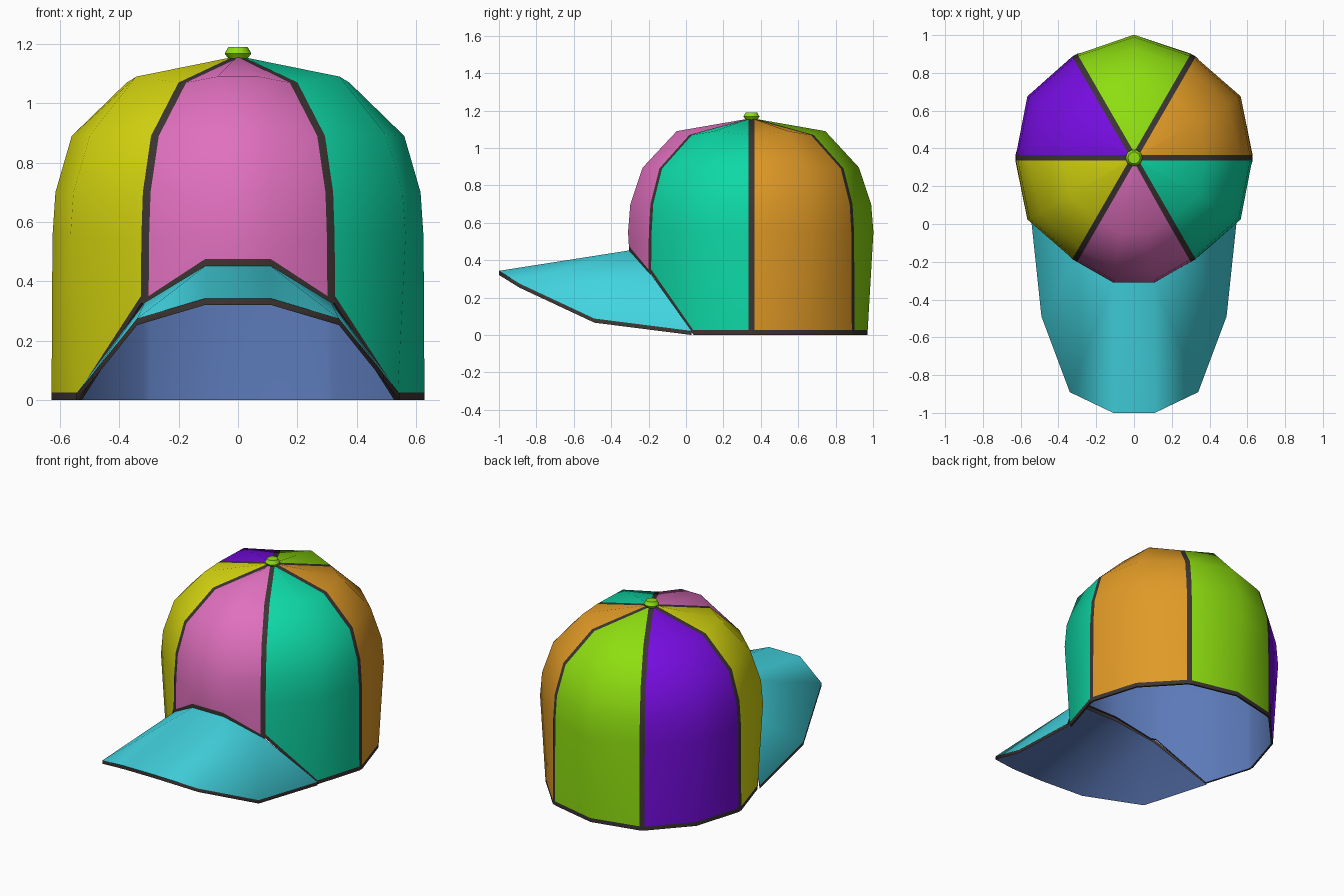
import bpy, bmesh, math
from math import cos, sin, radians

if "Cube" in bpy.data.objects:
    bpy.data.objects.remove(bpy.data.objects["Cube"])


def material(name, rgb):
    m = bpy.data.materials.new(name)
    lin = [((c / 255 + 0.055) / 1.055) ** 2.4 if c > 10 else c / 255 / 12.92 for c in rgb]
    m.diffuse_color = (*lin, 1)
    m.use_nodes = True
    m.node_tree.nodes["Principled BSDF"].inputs["Base Color"].default_value = m.diffuse_color
    return m


orange = material("orange", (224, 154, 38))
lime = material("lime", (142, 222, 16))
purple = material("purple", (118, 12, 224))
yellow = material("yellow", (214, 214, 16))
pink = material("pink", (224, 112, 190))
teal = material("teal", (14, 216, 166))
trim = material("dark trim", (60, 53, 51))
cyan = material("cyan", (66, 212, 224))
lining = material("blue lining", (92, 122, 185))


def finish(name, bm, mats, angle=45, thickness=0):
    mesh = bpy.data.meshes.new(name)
    bmesh.ops.recalc_face_normals(bm, faces=bm.faces)
    bm.to_mesh(mesh)
    bm.free()
    for m in mats:
        mesh.materials.append(m)
    ob = bpy.data.objects.new(name, mesh)
    bpy.context.collection.objects.link(ob)
    bpy.ops.object.select_all(action='DESELECT')
    bpy.context.view_layer.objects.active = ob
    ob.select_set(True)
    if thickness:
        s = ob.modifiers.new("thickness", 'SOLIDIFY')
        s.thickness, s.offset = thickness, -1
        s.material_offset = 10          # inside clamps to the last slot (lining)
        bpy.ops.object.modifier_apply(modifier=s.name)
    bpy.ops.object.shade_smooth_by_angle(angle=radians(angle))
    return ob


CY = 0.35           # crown centre in y
HALF = 0.015        # half width of a seam

# Crown: six panels between dark seams, dark band on the lower edge
seam_profile = [(0.625, 0.55), (0.615, 0.70), (0.56, 0.89), (0.375, 1.07), (0.0265, 1.152)]
mid_profile = [(0.652, 0.55), (0.64, 0.70), (0.575, 0.895), (0.395, 1.09), (0.03, 1.154)]


def column(angle, kind, side=0):
    """Points from the lower edge to the top for one vertical line of the crown."""
    front = angle in (240, 270, 300)
    low = (0.45 if angle == 270 else 0.325) if front else 0.0
    pts = []
    prof = seam_profile if kind == "seam" else mid_profile
    for z in (low, low + 0.026):
        r = 0.628 if kind == "seam" else 0.62 + 0.032 * z / 0.55
        pts.append((r, z))
    pts += prof
    a = radians(angle)
    out = []
    for r, z in pts:
        if angle == 270:
            r = r * 1.012
            off = side * 0.11 * min(1, r / 0.63)
        else:
            off = side * HALF
        out.append((r * cos(a) - off * sin(a), CY + r * sin(a) + off * cos(a), z))
    return out


columns, strip_mat = [], []       # strip_mat[i] colours the strip after column i
for k in range(6):
    columns += [column(60 * k, "seam", -1), column(60 * k, "seam", 1)]
    strip_mat += [6, k]
    if k == 4:
        columns += [column(270, "mid", -1), column(270, "mid", 1)]
        strip_mat += [k, k]
    else:
        columns.append(column(60 * k + 30, "mid"))
        strip_mat.append(k)

bm = bmesh.new()
grid = [[bm.verts.new(p) for p in col] for col in columns]
n = len(grid)
for i in range(n):
    a, b = grid[i], grid[(i + 1) % n]
    for j in range(len(a) - 1):
        f = bm.faces.new((a[j], b[j], b[j + 1], a[j + 1]))
        f.material_index = 6 if j == 0 else strip_mat[i]
top = bm.faces.new([c[-1] for c in grid])
top.material_index = 6
finish("crown", bm, [orange, lime, purple, yellow, pink, teal, trim, lining], 45, 0.012)

# Brim: curved plate with cyan top, dark edge and lined underside
inner = [(0.11, -0.305, 0.452), (0.315, -0.19, 0.328), (0.545, 0.03, 0.022)]
outer = [(0.11, -1.0, 0.343), (0.34, -0.89, 0.275), (0.49, -0.49, 0.088)]
bm = bmesh.new()


def layer(drop):
    make = lambda pts, s: [bm.verts.new((s * x, y, z - drop)) for x, y, z in pts]
    return {s: (make(inner, s), make(outer, s)) for s in (1, -1)}


def plate(lay, mat):
    (qr, pr), (ql, pl) = lay[1], lay[-1]
    faces = [(ql[0], pl[0], pr[0], qr[0])]
    for q, p in lay.values():
        faces += [(q[0], p[0], p[1], q[1]), (q[1], p[1], p[2]), (q[1], p[2], q[2])]
    for f in faces:
        bm.faces.new(f).material_index = mat
    # outline loop around the whole brim
    return ql[::-1] + qr + pr[::-1] + pl


up, down = plate(layer(0), 0), plate(layer(0.022), 2)
for i in range(len(up)):
    j = (i + 1) % len(up)
    bm.faces.new((up[i], up[j], down[j], down[i])).material_index = 1
finish("brim", bm, [cyan, trim, lining], 50)

# Button on top
bm = bmesh.new()
rings = []
for r, z in [(0.03, 1.148), (0.045, 1.168), (0.032, 1.19)]:
    rings.append([bm.verts.new((r * cos(math.tau * i / 10), CY + r * sin(math.tau * i / 10), z))
                  for i in range(10)])
for a, b in zip(rings, rings[1:]):
    for i in range(10):
        bm.faces.new((a[i], a[(i + 1) % 10], b[(i + 1) % 10], b[i]))
bm.faces.new(rings[0])
bm.faces.new(rings[-1])
finish("top_button", bm, [lime], 40)
